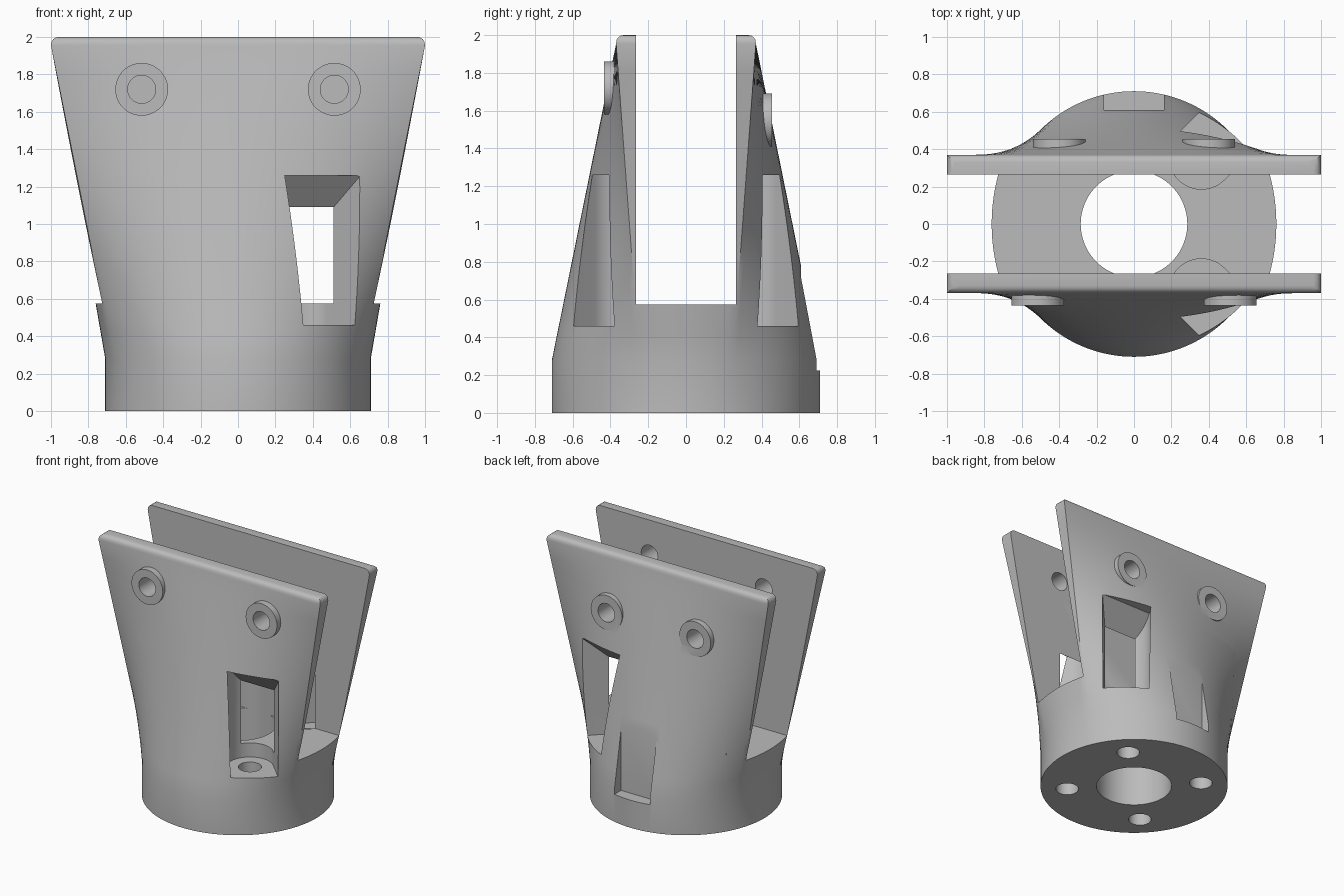
import bpy, bmesh, math
from mathutils import Matrix, Vector

cube = bpy.data.objects.get("Cube")
if cube:
    bpy.data.objects.remove(cube, do_unlink=True)

grey = bpy.data.materials.new("light grey plastic")
grey.use_nodes = True
colour = (0.5, 0.5, 0.5, 1)
grey.diffuse_color = colour
grey.node_tree.nodes["Principled BSDF"].inputs["Base Color"].default_value = colour

RADIUS, HALF_X, HALF_Y = 0.71, 1.0, 0.37
BASE_TOP, LOFT_TOP, ROUND = 0.28, 1.955, 0.04
CORNER = math.atan2(HALF_Y, HALF_X)


def finish(bm, name):
    bmesh.ops.recalc_face_normals(bm, faces=bm.faces)
    mesh = bpy.data.meshes.new(name)
    bm.to_mesh(mesh)
    bm.free()
    obj = bpy.data.objects.new(name, mesh)
    bpy.context.collection.objects.link(obj)
    obj.data.materials.append(grey)
    return obj


def section(t, inset=0.0):
    """Outline blending a circle (t=0) into a rectangle (t=1)."""
    hx, hy = HALF_X - inset, HALF_Y - inset
    c, pi = CORNER, math.pi
    sides = [(-c, c, (hx, -hy), (hx, hy), 14), (c, pi - c, (hx, hy), (-hx, hy), 56),
             (pi - c, pi + c, (-hx, hy), (-hx, -hy), 14),
             (pi + c, 2 * pi - c, (-hx, -hy), (hx, -hy), 56)]
    points = []
    for a0, a1, p0, p1, n in sides:
        for i in range(n):
            u = i / n
            a = a0 + (a1 - a0) * u
            circle = Vector((math.cos(a), math.sin(a))) * RADIUS
            points.append(circle.lerp(Vector(p0).lerp(Vector(p1), u), t))
    return points


def loft_body():
    levels = [(0, 0, 0)]
    steps = 12
    for i in range(steps + 1):
        t = i / steps
        levels.append((BASE_TOP + (LOFT_TOP - BASE_TOP) * t, t, 0))
    for i in range(1, 5):
        a = i / 4 * math.pi / 2
        levels.append((2 - ROUND + ROUND * math.sin(a), 1, ROUND * (1 - math.cos(a))))
    bm = bmesh.new()
    rings = [[bm.verts.new((p.x, p.y, z)) for p in section(t, inset)] for z, t, inset in levels]
    for low, high in zip(rings, rings[1:]):
        for i in range(len(low)):
            j = (i + 1) % len(low)
            bm.faces.new((low[i], low[j], high[j], high[i]))
    bm.faces.new(rings[0])
    bm.faces.new(rings[-1])
    return finish(bm, "bracket_body")


def box(name, low, high):
    bm = bmesh.new()
    low, high = Vector(low), Vector(high)
    bmesh.ops.create_cube(bm, size=1, matrix=Matrix.Translation((low + high) / 2)
                          @ Matrix.Diagonal((high - low).to_4d()))
    return finish(bm, name)


def cylinder(name, start, end, radius, sides=48):
    start, end = Vector(start), Vector(end)
    turn = (end - start).to_track_quat('Z', 'Y').to_matrix().to_4x4()
    bm = bmesh.new()
    bmesh.ops.create_cone(bm, cap_ends=True, segments=sides, radius1=radius, radius2=radius,
                          depth=(end - start).length,
                          matrix=Matrix.Translation((start + end) / 2) @ turn)
    return finish(bm, name)


def pocket(name, sx, sy):
    """Diagonal slot with a round inner end and a sloping roof."""
    r, n = 0.174, 24
    outline = [(1, -r), (1, r)]
    for i in range(n + 1):
        a = math.pi / 2 + math.pi * i / n
        outline.append((r * math.cos(a), r * math.sin(a)))
    bm = bmesh.new()
    base = bm.faces.new([bm.verts.new((x, y, 0.46)) for x, y in outline])
    top = bmesh.ops.extrude_face_region(bm, geom=[base])["geom"]
    bmesh.ops.translate(bm, vec=(0, 0, 0.8), verts=[v for v in top if isinstance(v, bmesh.types.BMVert)])
    bm.transform(Matrix.Translation((0.36, 0.36, 0)) @ Matrix.Rotation(math.pi / 4, 4, 'Z'))
    bmesh.ops.recalc_face_normals(bm, faces=bm.faces)
    cut = bmesh.ops.bisect_plane(bm, geom=bm.verts[:] + bm.edges[:] + bm.faces[:],
                                 plane_co=(0, 0.41, 1.26), plane_no=(0, -0.17, 0.145),
                                 clear_outer=True)
    bmesh.ops.holes_fill(bm, edges=[e for e in bm.edges if e.is_boundary], sides=0)
    bm.transform(Matrix.Diagonal((sx, sy, 1, 1)))
    return finish(bm, name)


def combine(target, tool, operation):
    mod = target.modifiers.new(tool.name, 'BOOLEAN')
    mod.operation, mod.object, mod.solver = operation, tool, 'EXACT'
    tool.hide_render = True
    bpy.ops.object.select_all(action='DESELECT')
    bpy.context.view_layer.objects.active = target
    target.select_set(True)
    bpy.ops.object.modifier_apply(modifier=mod.name)
    bpy.data.objects.remove(tool, do_unlink=True)


body = loft_body()

# Channel between the two plates, and the central bore
combine(body, box("channel", (-2, -0.265, 0.575), (2, 0.265, 3)), 'DIFFERENCE')
combine(body, cylinder("bore", (0, 0, -1), (0, 0, 0.9), 0.285, 72), 'DIFFERENCE')

# Corner pockets with bolt holes below
for sx in (-1, 1):
    for sy in (-1, 1):
        combine(body, pocket("pocket", sx, sy), 'DIFFERENCE')
        x, y = 0.36 * sx, 0.36 * sy
        combine(body, cylinder("bolt_hole", (x, y, -1), (x, y, 0.6), 0.086, 32), 'DIFFERENCE')

# Notch in the back
combine(body, box("back_notch", (-0.16, 0.61, 0.225), (0.16, 1, 1)), 'DIFFERENCE')

# Raised bosses with pin holes: lower and closer together at the back
for side, x, z, face in ((-1, 0.515, 1.72, 0.435), (1, 0.4, 1.55, 0.455)):
    for sx in (-1, 1):
        inner, outer = (x * sx, 0.31 * side, z), (x * sx, face * side, z)
        combine(body, cylinder("boss", inner, outer, 0.141), 'UNION')
        start, end = (x * sx, 0.15 * side, z), (x * sx, 0.8 * side, z)
        combine(body, cylinder("pin_hole", start, end, 0.075, 32), 'DIFFERENCE')

bpy.ops.object.shade_smooth_by_angle(angle=math.radians(28))
